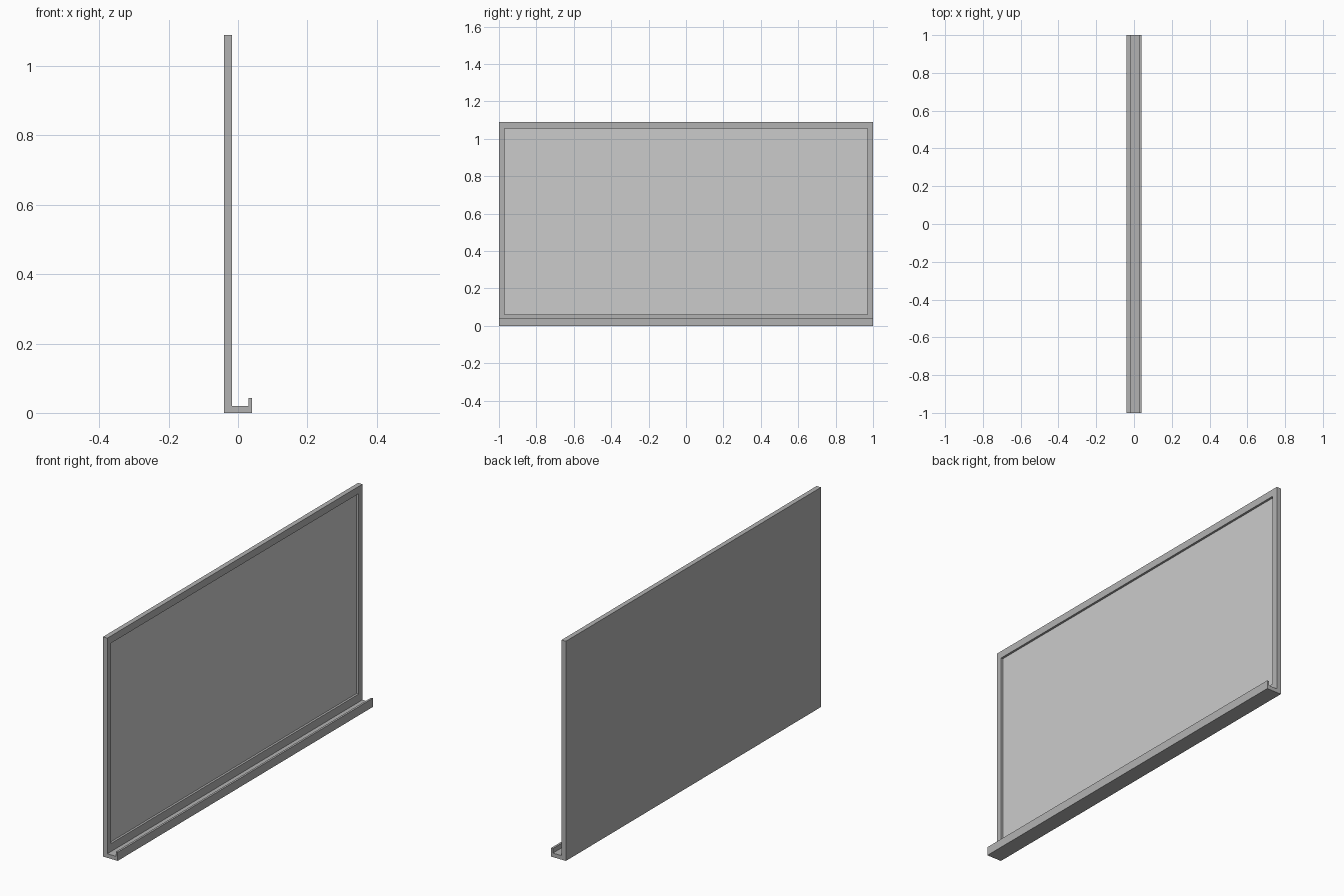
import bpy, bmesh

if "Cube" in bpy.data.objects:
    bpy.data.objects.remove(bpy.data.objects["Cube"])

HALF = 1.0                      # half length along y
BACK, FRONT = -0.041, -0.017    # board thickness along x
RECESS = 0.011                  # depth of the panel behind the frame face
TOP = 1.09
PY, PZ0, PZ1 = 0.97, 0.06, 1.054  # panel opening


def grey(name, v):
    m = bpy.data.materials.new(name)
    m.diffuse_color = (v, v, v, 1)
    m.use_nodes = True
    m.node_tree.nodes["Principled BSDF"].inputs["Base Color"].default_value = m.diffuse_color
    return m


def finish(name, bm, mat):
    bmesh.ops.recalc_face_normals(bm, faces=bm.faces)
    me = bpy.data.meshes.new(name)
    bm.to_mesh(me)
    bm.free()
    me.materials.append(mat)
    ob = bpy.data.objects.new(name, me)
    bpy.context.collection.objects.link(ob)
    return ob


def rect(bm, x, y, z0, z1):
    return [bm.verts.new((x, sy * y, z)) for sy, z in ((-1, z0), (1, z0), (1, z1), (-1, z1))]


def bridge(bm, a, b):
    for i in range(4):
        j = (i + 1) % 4
        bm.faces.new((a[i], a[j], b[j], b[i]))


dark, light = grey("frame_grey", 0.45), grey("panel_grey", 0.8)

# Frame: solid back, flat border and recess walls
bm = bmesh.new()
loops = [rect(bm, BACK, HALF, 0, TOP), rect(bm, FRONT, HALF, 0, TOP),
         rect(bm, FRONT, PY, PZ0, PZ1), rect(bm, FRONT - RECESS, PY, PZ0, PZ1)]
for a, b in zip(loops, loops[1:]):
    bridge(bm, a, b)
bm.faces.new(loops[0])
finish("board_frame", bm, dark)

# Writing panel closing the recess
bm = bmesh.new()
bm.faces.new(rect(bm, FRONT - RECESS, PY, PZ0, PZ1))
panel = finish("writing_panel", bm, light)
if panel.data.polygons[0].normal.x < 0:
    panel.data.flip_normals()

# Pen tray: L-shaped profile swept along the board
bm = bmesh.new()
profile = [(FRONT, 0), (0.04, 0), (0.04, 0.043), (0.03, 0.043), (0.03, 0.02), (FRONT, 0.02)]
face = bm.faces.new([bm.verts.new((x, -HALF, z)) for x, z in profile])
ext = bmesh.ops.extrude_face_region(bm, geom=[face], use_keep_orig=True)
bmesh.ops.translate(bm, vec=(0, 2 * HALF, 0),
                    verts=[v for v in ext["geom"] if isinstance(v, bmesh.types.BMVert)])
finish("pen_tray", bm, dark)
